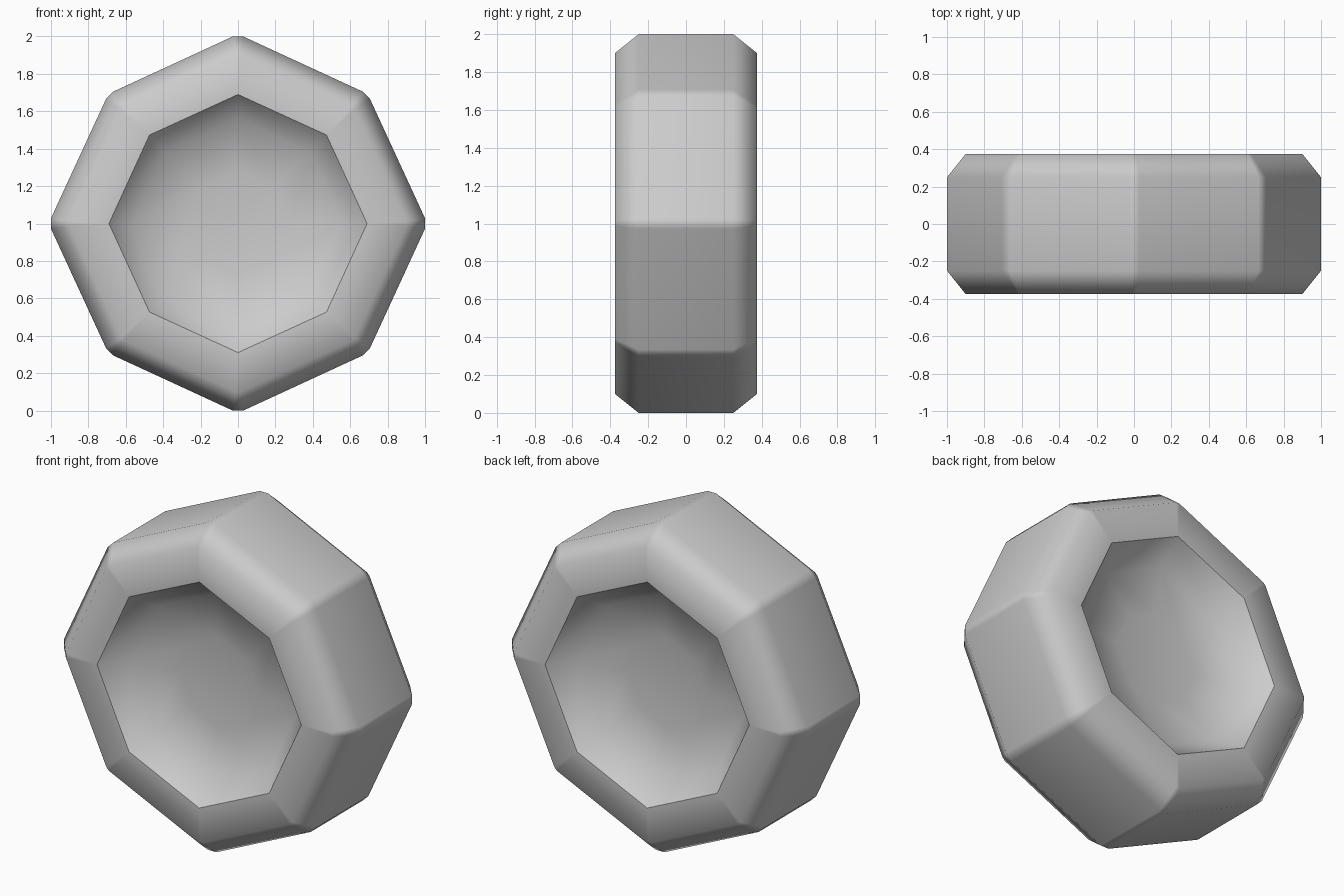
import bpy, bmesh
from math import sin, cos, pi

if "Cube" in bpy.data.objects:
    bpy.data.objects.remove(bpy.data.objects["Cube"])

# Half profile from one hub to the outer edge: radius, depth, corner bevel half-width
half = [(0.28, 0.185, 0), (0.56, 0.22, 0), (0.69, 0.375, 0),
        (0.90, 0.375, 0.012), (1.00, 0.25, 0.028)]
HUB = 0.175
profile = [(r, -d, w) for r, d, w in half] + [(r, d, w) for r, d, w in reversed(half)]

bm = bmesh.new()


def ring(r, y, w):
    """Octagon with each corner split in two; diagonal corners sit slightly in."""
    verts = []
    for i in range(8):
        a = i * pi / 4
        k = r * (0.97 if i % 2 else 1.0)
        for t in (-w, w):
            verts.append(bm.verts.new((k * cos(a) - t * sin(a), y,
                                       1 + k * sin(a) + t * cos(a))))
    return verts


# Octagonal tyre body swept through the profile
rings = [ring(*p) for p in profile]
for a, b in zip(rings, rings[1:]):
    for i in range(16):
        j = (i + 1) % 16
        bm.faces.new((a[i], a[j], b[j], b[i]))

# Shallow dished hub on both sides
for loop, y in ((rings[0], -HUB), (rings[-1], HUB)):
    c = bm.verts.new((0, y, 1))
    for i in range(16):
        bm.faces.new((loop[i], loop[(i + 1) % 16], c))

bmesh.ops.remove_doubles(bm, verts=bm.verts, dist=0.0005)
bmesh.ops.recalc_face_normals(bm, faces=bm.faces)

# Smooth shading with a crisp inner rim
for f in bm.faces:
    f.smooth = True
for e in bm.edges:
    rim = all(abs(((v.co.x ** 2 + (v.co.z - 1) ** 2) ** 0.5) - 0.68) < 0.02 for v in e.verts)
    if rim and abs(e.verts[0].co.y - e.verts[1].co.y) < 0.01:
        e.smooth = False

mesh = bpy.data.meshes.new("wheel")
bm.to_mesh(mesh)
bm.free()
wheel = bpy.data.objects.new("wheel", mesh)
bpy.context.collection.objects.link(wheel)

# Keep the broad tread faces evenly shaded
mod = wheel.modifiers.new("even_shading", 'WEIGHTED_NORMAL')
mod.keep_sharp = True
